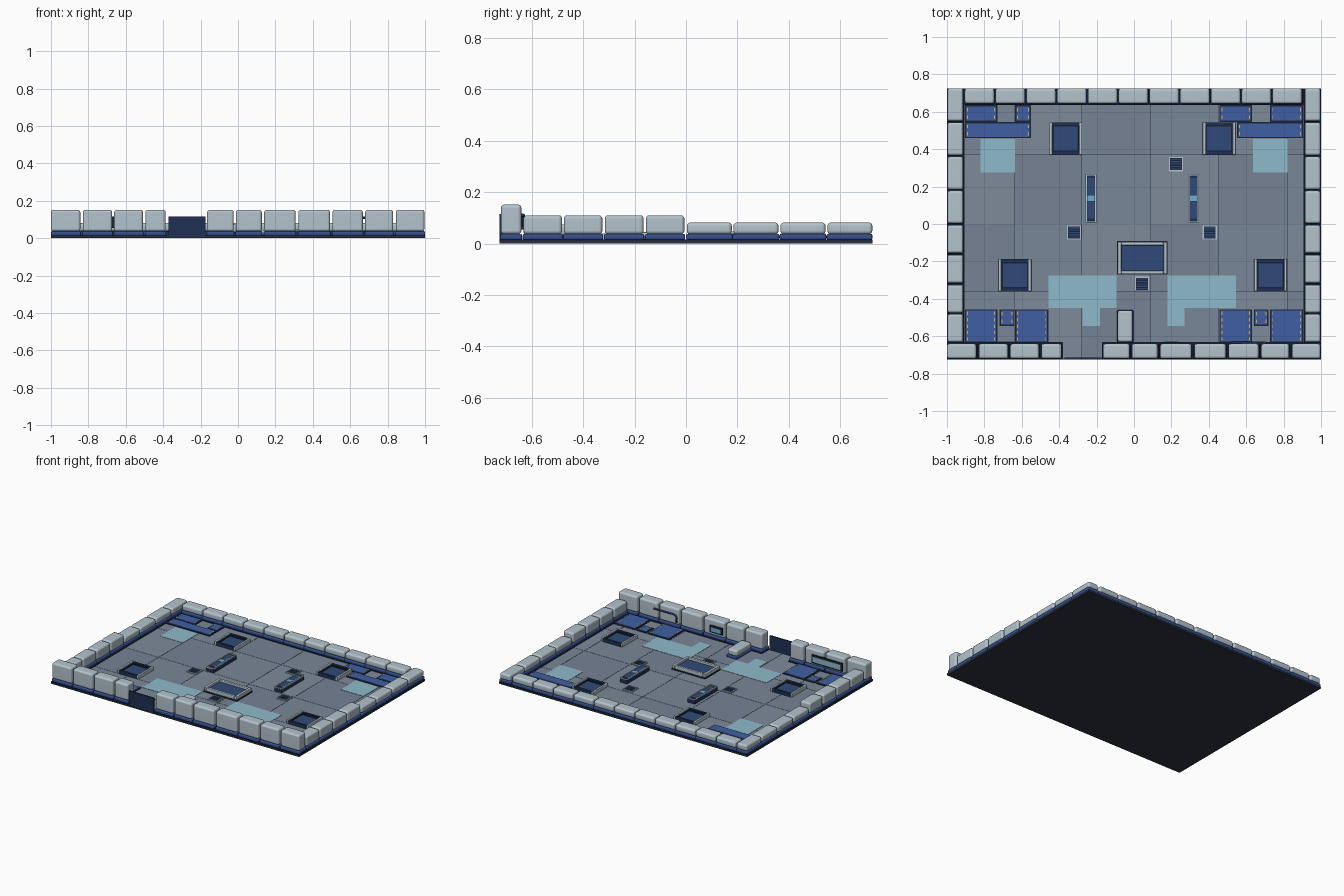
import bpy, bmesh, math

if "Cube" in bpy.data.objects:
    bpy.data.objects.remove(bpy.data.objects["Cube"])


def material(name, hexcol):
    rgb = [((hexcol >> s) & 255) / 255 for s in (16, 8, 0)]
    m = bpy.data.materials.new(name)
    m.diffuse_color = [((c + 0.055) / 1.055) ** 2.4 if c > 0.04 else c / 12.92 for c in rgb] + [1]
    m.use_nodes = True
    m.node_tree.nodes["Principled BSDF"].inputs["Base Color"].default_value = m.diffuse_color
    return m


STONE = material("pale_stone", 0xB4C3CC)
TRIM = material("blue_trim", 0x35518F)
NAVY = material("navy", 0x1F3054)
PANEL = material("panel_blue", 0x2F4A78)
DARK = material("dark_base", 0x2C3240)
EDGE = material("dark_edge", 0x1A2436)
MAT = material("mat_blue", 0x4060A4)
CYAN = material("cyan_floor", 0x8FBACB)
SCREEN = material("screen", 0x6FB0D0)
YELLOW = material("yellow_mark", 0xE0B050)
FLOORS = [material("floor_%d" % i, h) for i, h in enumerate((0x7A8798, 0x768294, 0x7E8B9B))]
FL = 0.012  # floor surface height


def boxes(name, specs, mat, bevel=0.0, seg=3):
    """One object from boxes given as (x0, x1, y0, y1, z0, z1)."""
    bm = bmesh.new()
    for x0, x1, y0, y1, z0, z1 in specs:
        vs = bmesh.ops.create_cube(bm, size=1)["verts"]
        for v in vs:
            v.co = (x0 if v.co.x < 0 else x1, y0 if v.co.y < 0 else y1, z0 if v.co.z < 0 else z1)
    if bevel:
        bmesh.ops.bevel(bm, geom=bm.edges[:], offset=bevel, segments=seg, profile=0.5, affect='EDGES')
        for f in bm.faces:
            f.smooth = True
    me = bpy.data.meshes.new(name)
    bm.to_mesh(me)
    bm.free()
    me.materials.append(mat)
    ob = bpy.data.objects.new(name, me)
    bpy.context.collection.objects.link(ob)
    if bevel:
        ob.modifiers.new("even_shading", 'WEIGHTED_NORMAL')
    return ob


def ring(x0, x1, y0, y1, z0, z1, w):
    """Four bars: left, right, front, back."""
    return [(x0, x0 + w, y0, y1, z0, z1), (x1 - w, x1, y0, y1, z0, z1),
            (x0 + w, x1 - w, y0, y0 + w, z0, z1), (x0 + w, x1 - w, y1 - w, y1, z0, z1)]


# base slab and floor tiles with narrow seams
boxes("base_slab", [(-1, 1, -0.725, 0.725, 0, 0.009)], DARK)
xs = [-0.995, -0.64, -0.28, 0.09, 0.45, 0.82, 0.995]
ys = [-0.72, -0.36, 0.0, 0.37, 0.72]
tiles = [[], [], []]
for i in range(6):
    for j in range(4):
        tiles[(i * 2 + j) % 3].append((xs[i] + .001, xs[i + 1] - .001, ys[j] + .001, ys[j + 1] - .001, 0.008, FL))
for k in range(3):
    boxes("floor_tiles_%d" % k, tiles[k], FLOORS[k])

# wall blocks, each on its own blue footing
front = [(-1, -.843), (-.83, -.673), (-.662, -.508), (-.495, -.387), (-.165, -.023), (-.012, .127),
         (.14, .308), (.323, .492), (.505, .667), (.68, .83), (.845, .997)]
walls = [(a, b, -.72, -.64, .036, .152) for a, b in front]
walls += [(-.905 + i * .1645, -.905 + i * .1645 + .158, .643, .725, .036, .082) for i in range(11)]
low = [(.003, .178), (.184, .36), (.367, .543), (.55, .725)]
mid = [(-.632, -.482), (-.475, -.325), (-.316, -.165), (-.156, -.006)]
for s in (0, 1.91):
    walls += [(-.997 + s, -.913 + s, a, b, .036, .082) for a, b in low]
    walls += [(-.997 + s, -.913 + s, a, b, .036, .11) for a, b in mid]
boxes("wall_blocks", walls, STONE, 0.014)
e = 0.003
boxes("wall_footings", [(max(a - e, -1), min(b + e, 1), max(c - e, -.725), min(d + e, .725), .014, .038)
                        for a, b, c, d, _, _ in walls], TRIM, 0.007, 2)
# dark strips under the walls
boxes("wall_plinth", [(-1, -.905, -.725, .725, .006, .016), (.905, 1, -.725, .725, .006, .016),
                      (-.905, .905, .635, .725, .006, .016), (-.905, -.38, -.725, -.632, .006, .016),
                      (-.17, .905, -.725, -.632, .006, .016)], EDGE)
boxes("partition_block", [(-.087, -.007, -.632, -.462, .03, .075)], STONE, 0.014)
boxes("partition_footing", [(-.09, -.004, -.635, -.459, FL, .032)], TRIM, 0.006, 2)

# entrance door
boxes("door_panel", [(-.372, -.175, -.725, -.714, .01, .115)], NAVY)

# raised hatches with recessed centres
for n, (cx, cy) in enumerate([(-.365, .457), (.455, .457), (-.637, -.273), (.73, -.273)]):
    x0, x1, y0, y1 = cx - .088, cx + .088, cy - .087, cy + .087
    r = ring(x0, x1, y0, y1, FL, .04, .016)
    boxes("hatch_%d_rails" % n, r[:2], STONE, 0.003, 1)
    boxes("hatch_%d_ends" % n, [(a, b, c, d, FL, .036) for a, b, c, d, _, _ in r[2:]], NAVY)
    boxes("hatch_%d_inner_rim" % n, ring(x0 + .016, x1 - .016, y0 + .016, y1 - .016, FL, .03, .008), EDGE)
    boxes("hatch_%d_panel" % n, [(x0 + .014, x1 - .014, y0 + .014, y1 - .014, FL, .023)], PANEL)

# large central hatch
boxes("centre_hatch_rim", ring(-.087, .177, -.268, -.095, .018, .045, .019), STONE, 0.003, 1)
boxes("centre_hatch_skirt", [(-.09, .18, -.271, -.092, FL, .02)], EDGE)
boxes("centre_hatch_panel", [(-.07, .16, -.25, -.113, FL, .03)], PANEL)

# long consoles with two screens each
for n, cx in enumerate((-.23, .318)):
    boxes("console_%d_body" % n, [(cx - .029, cx + .029, .007, .267, FL, .04)], NAVY)
    boxes("console_%d_rim" % n, ring(cx - .029, cx + .029, .007, .267, .036, .046, .007), STONE)
    boxes("console_%d_screens" % n, [(cx - .019, cx + .019, .03, .12, .04, .044),
                                     (cx - .019, cx + .019, .155, .245, .04, .044)], PANEL)
    boxes("console_%d_lights" % n, [(cx - .019, cx + .019, .122, .153, .04, .045)], SCREEN)

# floor grates
for n, (cx, cy) in enumerate([(.225, .32), (-.32, -.045), (.405, -.045), (.043, -.32)]):
    h = .038
    boxes("grate_%d_frame" % n, ring(cx - h, cx + h, cy - h, cy + h, FL, .019, .006), STONE)
    boxes("grate_%d_well" % n, [(cx - h + .004, cx + h - .004, cy - h + .004, cy + h - .004, FL, .014)], EDGE)
    boxes("grate_%d_slats" % n, [(cx - .03, cx + .03, cy - .025 + i * .0125 - .003, cy - .025 + i * .0125 + .003,
                                  .013, .018) for i in range(5)], PANEL)

# pale cyan floor patches
boxes("floor_patches", [(a, b, c, d, FL - .001, FL + .002) for a, b, c, d in
                        [(-.82, -.637, .275, .455), (.637, .82, .275, .455), (-.457, -.093, -.45, -.275),
                         (-.275, -.183, -.545, -.45), (.18, .545, -.45, -.275), (.18, .27, -.545, -.45)]], CYAN)

# corner mats with dark borders and dashed side markings
mats = [(-.9, -.735, .55, .632), (-.632, -.555, .55, .632), (-.9, -.555, .463, .541),
        (.46, .627, .55, .632), (.732, .9, .55, .632), (.555, .9, .463, .541),
        (-.9, -.735, -.632, -.46), (-.715, -.642, -.541, -.46), (-.632, -.462, -.632, -.46),
        (.46, .627, -.632, -.46), (.645, .715, -.541, -.46), (.732, .9, -.632, -.46)]
boxes("mat_borders", [(a - .004, b + .004, c - .004, d + .004, FL - .001, .016) for a, b, c, d in mats], EDGE)
boxes("mat_tops", [(a + .003, b - .003, c + .003, d - .003, FL, .02) for a, b, c, d in mats], MAT)
dashes = []
for a, b, c, d in mats:
    n = round((d - c) / .036)
    for i in range(n):
        y = c + (i + .5) * (d - c) / n
        dashes += [(x - .0025, x + .0025, y - .009, y + .009, .019, .0212) for x in (a + .01, b - .01)]
boxes("mat_dashes", dashes, YELLOW)

# fittings on the inner face of the front wall
boxes("wall_screen_frame", [(.15, .25, -.645, -.63, .06, .11)], EDGE)
boxes("wall_screen", [(.162, .238, -.632, -.627, .07, .1)], SCREEN)
boxes("window_frame", [(-.82, -.57, -.645, -.63, .055, .115)], EDGE)
boxes("window_pane", [(-.808, -.582, -.632, -.627, .066, .104)], CYAN)
cu = bpy.data.curves.new("wall_pipe", 'CURVE')
cu.dimensions = '3D'
cu.bevel_depth = 0.006
cu.bevel_resolution = 2
sp = cu.splines.new('POLY')
path = [(.7, -.65, .11), (.7, -.632, .11), (.54, -.632, .11), (.525, -.632, .104),
        (.52, -.632, .09), (.52, -.632, .06), (.52, -.65, .06)]
sp.points.add(len(path) - 1)
for p, co in zip(sp.points, path):
    p.co = (*co, 1)
cu.materials.append(PANEL)
bpy.context.collection.objects.link(bpy.data.objects.new("wall_pipe", cu))
